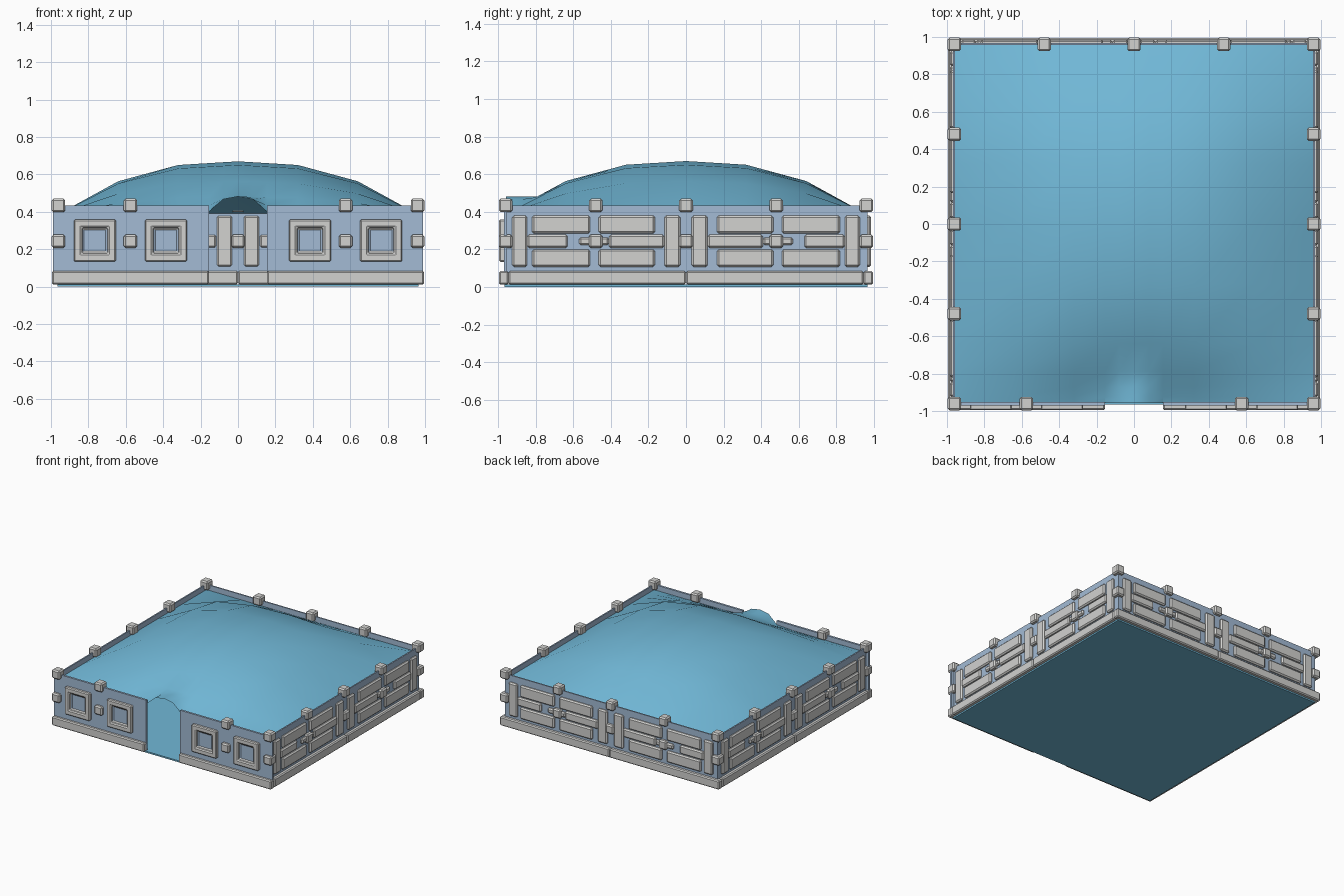
import bpy, bmesh, math
from mathutils import Matrix, Vector

old = bpy.data.objects.get("Cube")
if old:
    bpy.data.objects.remove(old, do_unlink=True)


def material(name, rgb):
    lin = [((c / 255 + 0.055) / 1.055) ** 2.4 for c in rgb] + [1]
    m = bpy.data.materials.new(name)
    m.use_nodes = True
    m.diffuse_color = lin
    m.node_tree.nodes["Principled BSDF"].inputs["Base Color"].default_value = lin
    return m


STONE = material("grey stone", (210, 210, 208))
PANEL = material("pale blue panel", (163, 187, 213))
BLUE = material("pool blue", (113, 184, 215))


def finish(name, bm, mats, bevel=0.0):
    bmesh.ops.recalc_face_normals(bm, faces=bm.faces)
    mesh = bpy.data.meshes.new(name)
    bm.to_mesh(mesh)
    bm.free()
    for m in mats:
        mesh.materials.append(m)
    ob = bpy.data.objects.new(name, mesh)
    bpy.context.collection.objects.link(ob)
    if bevel:
        mod = ob.modifiers.new("Bevel", 'BEVEL')
        mod.width, mod.segments = bevel, 1
    return ob


def box(bm, lo, hi):
    lo, hi = Vector(lo), Vector(hi)
    mat = Matrix.Translation((lo + hi) / 2) @ Matrix.Diagonal((*(hi - lo), 1))
    return bmesh.ops.create_cube(bm, size=1, matrix=mat)["verts"]


def slabs(name, rects, near, far, mat, angle=0, bevel=0.0):
    """Wall pieces (x0, x1, z0, z1), from depth near to far, turned to a side."""
    bm = bmesh.new()
    for x0, x1, z0, z1 in rects:
        box(bm, (x0, -far, z0), (x1, -near, z1))
    bm.transform(Matrix.Rotation(math.radians(angle), 4, 'Z'))
    return finish(name, bm, [mat], bevel)


def both(rects):
    return rects + [(-b, -a, c, d) for a, b, c, d in rects]


SIDES = {"right_side": -90, "left_side": 90, "back": 180}
WALL_TOP, BASE_TOP, DOOR = 0.433, 0.085, 0.155
LOW, MID, HIGH, TALL = (0.107, 0.2), (0.208, 0.278), (0.285, 0.38), (0.107, 0.38)

# Raised fretwork, one half of a wall
fret = both([
    (0.03, 0.115, *TALL), (0.115, 0.41, *MID),
    (0.165, 0.465, *LOW), (0.165, 0.465, *HIGH),
    (0.51, 0.82, *LOW), (0.51, 0.82, *HIGH),
    (0.63, 0.845, *MID), (0.845, 0.925, *TALL),
    (0.41, 0.57, 0.222, 0.264), (0.925, 0.95, 0.222, 0.264),
])

# Side and back walls
for side, angle in SIDES.items():
    end = 0.995 if side == "back" else 0.944
    slabs(side + "_panel", [(-0.965, 0.965, 0.03, WALL_TOP)], 0.956, 0.967, PANEL, angle)
    slabs(side + "_fretwork", fret, 0.948, 0.985, STONE, angle, 0.01)
    slabs(side + "_base", both([(0.001, end, 0.012, BASE_TOP)]), 0.945, 0.995,
          STONE, angle, 0.008)

# Front wall with the doorway gap
slabs("front_panel", both([(DOOR, 0.99, 0.03, WALL_TOP)]), 0.953, 0.97, PANEL)
slabs("front_base", both([(DOOR, 0.995, 0.012, BASE_TOP)]), 0.945, 0.995, STONE, 0, 0.008)

# Square frames with a sunken centre
bm = bmesh.new()
for x in (-0.765, -0.385, 0.385, 0.765):
    verts = box(bm, (x - 0.113, -0.995, 0.134), (x + 0.113, -0.96, 0.359))
    front = min({f for v in verts for f in v.link_faces},
                key=lambda f: f.calc_center_median().y)
    bmesh.ops.inset_region(bm, faces=[front], thickness=0.058)
    bmesh.ops.inset_region(bm, faces=[front], thickness=0.011, depth=0)
    bmesh.ops.translate(bm, verts=front.verts, vec=(0, 0.022, 0))
    front.material_index = 1
finish("front_square_frames", bm, [STONE, PANEL], 0.007)

# Studs on the rail and halfway up the wall
spots = [(x, 0.96) for x in (-0.96, -0.48, 0, 0.48, 0.96)]
spots += [(sx * 0.96, y) for sx in (-1, 1) for y in (-0.48, 0, 0.48)]
spots += [(x, -0.96) for x in (-0.96, -0.575, 0.575, 0.96)]
for name, z in (("rail_studs", 0.434), ("wall_studs", 0.243)):
    bm = bmesh.new()
    for x, y in spots:
        box(bm, (x - 0.036, y - 0.036, z - 0.036), (x + 0.036, y + 0.036, z + 0.036))
    finish(name, bm, [STONE], 0.01)

# Floor
bm = bmesh.new()
box(bm, (-0.965, -0.965, 0), (0.965, 0.965, 0.012))
finish("floor", bm, [BLUE])


def lerp(points, t):
    t = abs(t)
    for (a, u), (b, v) in zip(points, points[1:]):
        if t <= b:
            return u + (v - u) * (t - a) / (b - a)
    return points[-1][1]


# Domed cover, lifted into an arch over the doorway
BOW = [(0, 1), (0.32, 0.93), (0.64, 0.62), (0.957, 0)]
ARCH = [(0, 0.482), (0.08, 0.467), (DOOR, 0.4)]


def cover_height(x, y):
    z = 0.39 + 0.28 * lerp(BOW, x) * lerp(BOW, y)
    if abs(x) <= DOOR and y < -0.7:
        z = max(z, lerp(ARCH, x))
    return z


steps = [-0.957, -0.64, -0.32, 0, 0.32, 0.64, 0.957]
xs = sorted(steps + [-DOOR, -0.08, 0.08, DOOR])
ys = sorted(steps + [-0.925, -0.87, -0.79])
bm = bmesh.new()
grid = [[bm.verts.new((x, y, cover_height(x, y))) for x in xs] for y in ys]
for r0, r1 in zip(grid, grid[1:]):
    for i in range(len(xs) - 1):
        bm.faces.new((r0[i], r0[i + 1], r1[i + 1], r1[i]))
cover = finish("domed_cover", bm, [BLUE])
if cover.data.polygons[0].normal.z < 0:
    cover.data.flip_normals()
bpy.ops.object.select_all(action='DESELECT')
cover.select_set(True)
bpy.context.view_layer.objects.active = cover
bpy.ops.object.shade_smooth_by_angle(angle=math.radians(40))
